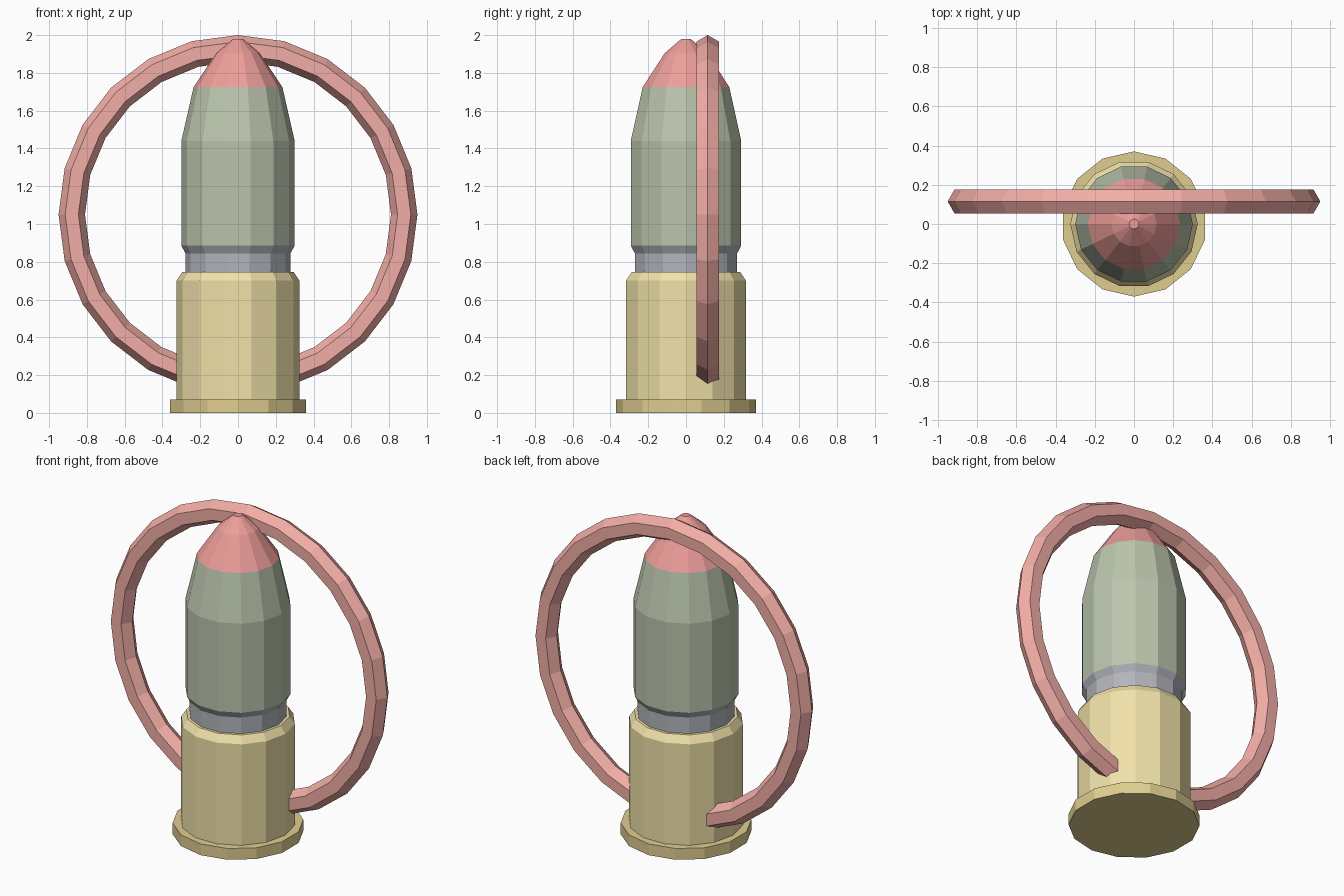
import bpy, bmesh, math

if "Cube" in bpy.data.objects:
    bpy.data.objects.remove(bpy.data.objects["Cube"])

SIDES = 14


def finish(name, bm, color):
    bmesh.ops.recalc_face_normals(bm, faces=bm.faces[:])
    mesh = bpy.data.meshes.new(name)
    bm.to_mesh(mesh)
    bm.free()
    mat = bpy.data.materials.new(name + "_paint")
    mat.diffuse_color = (*color, 1)
    mat.use_nodes = True
    mat.node_tree.nodes["Principled BSDF"].inputs["Base Color"].default_value = mat.diffuse_color
    mesh.materials.append(mat)
    obj = bpy.data.objects.new(name, mesh)
    bpy.context.collection.objects.link(obj)
    return obj


def skin(bm, a, b):
    n = len(a)
    for i in range(n):
        j = (i + 1) % n
        bm.faces.new((a[i], a[j], b[j], b[i]))


def lathe(name, profile, color, turn=0.0):
    """Capped solid of revolution from (radius, height) points."""
    bm = bmesh.new()
    angles = [turn + math.tau * i / SIDES for i in range(SIDES)]
    rings = [[bm.verts.new((r * math.cos(a), r * math.sin(a), z)) for a in angles]
             for r, z in profile]
    for a, b in zip(rings, rings[1:]):
        skin(bm, a, b)
    bm.faces.new(rings[0])
    bm.faces.new(rings[-1])
    return finish(name, bm, color)


def upright_ring(name, major, minor, y, z, segments, sides, color):
    """Faceted torus standing in the xz plane."""
    bm = bmesh.new()
    loops = []
    for i in range(segments):
        a = math.tau * i / segments
        loop = []
        for k in range(sides):
            t = math.tau * k / sides
            r = major + minor * math.cos(t)
            loop.append(bm.verts.new((r * math.cos(a), y + minor * math.sin(t),
                                      z + r * math.sin(a))))
        loops.append(loop)
    for i in range(segments):
        skin(bm, loops[i], loops[(i + 1) % segments])
    return finish(name, bm, color)


GOLD = (0.88, 0.76, 0.40)
DARK_GOLD = (0.74, 0.61, 0.28)
GREY = (0.45, 0.46, 0.50)
GREEN = (0.50, 0.56, 0.42)
RED = (0.85, 0.34, 0.32)
RING_RED = (0.89, 0.42, 0.38)

# Cartridge case
lathe("case_rim", [(0.37, 0), (0.37, 0.07)], DARK_GOLD, math.pi / SIDES)
lathe("case_body", [(0.325, 0.06), (0.325, 0.70), (0.295, 0.745)], GOLD)

# Shell
lathe("neck_band", [(0.278, 0.73), (0.278, 0.845), (0.30, 0.885)], GREY)
lathe("shell_body", [(0.30, 0.885), (0.30, 1.44), (0.235, 1.725)], GREEN)
lathe("shell_tip", [(0.235, 1.725), (0.115, 1.905), (0.025, 1.98)], RED)

# Hoop behind the shell, passing through the case
upright_ring("hoop", 0.88, 0.07, 0.115, 1.05, 24, 6, RING_RED)
